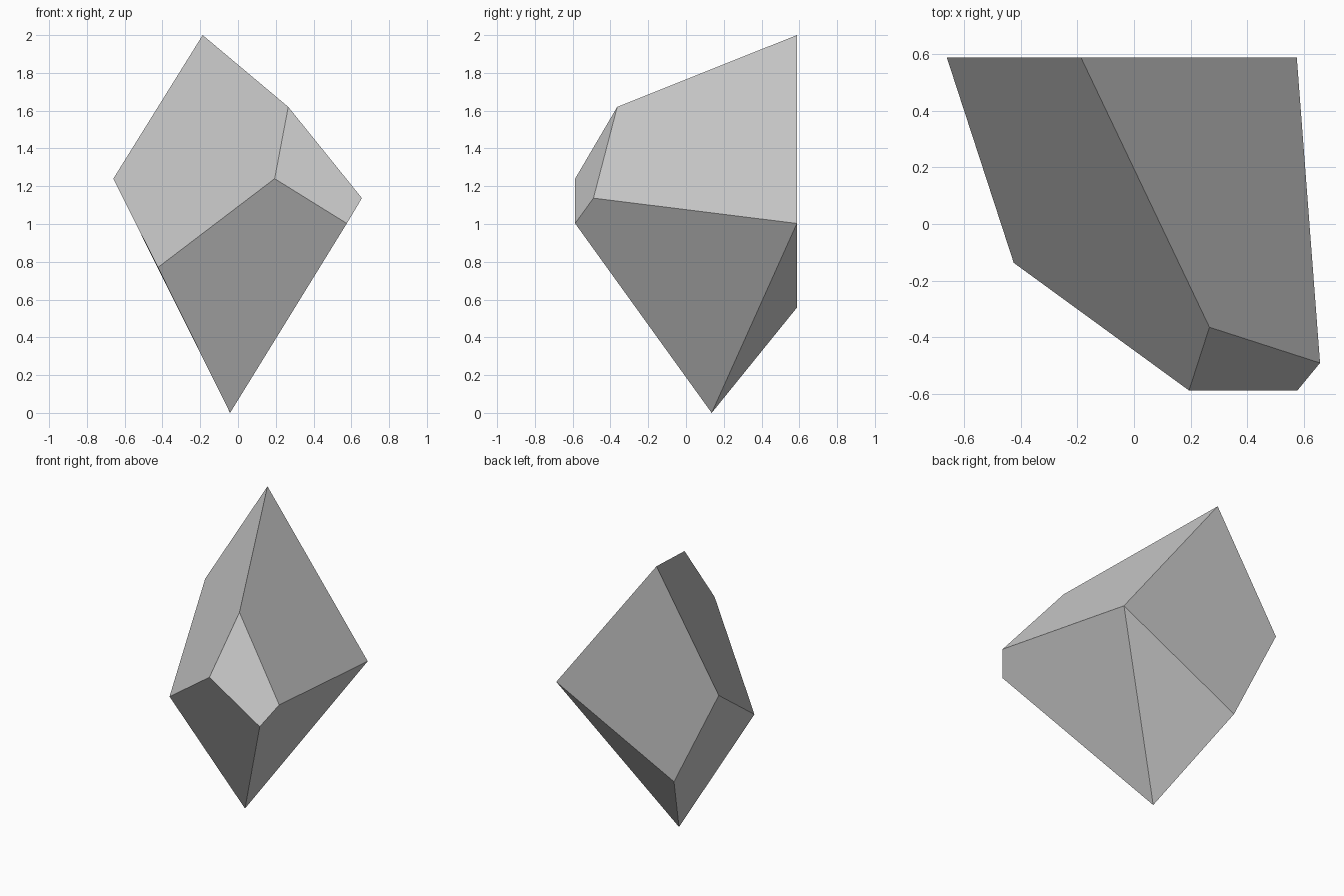
import bpy
import bmesh

if "Cube" in bpy.data.objects:
    bpy.data.objects.remove(bpy.data.objects["Cube"])

# Matte light grey stone
grey = bpy.data.materials.new("light grey stone")
grey.diffuse_color = (0.6, 0.6, 0.6, 1.0)
grey.use_nodes = True
grey.node_tree.nodes["Principled BSDF"].inputs["Base Color"].default_value = grey.diffuse_color

# Corners of the faceted stone
corners = {
    "A": (-0.187, 0.587, 2.0),     # peak
    "B": (0.266, -0.364, 1.62),    # upper front shoulder
    "C": (0.656, -0.49, 1.137),    # right shoulder
    "D": (0.576, -0.587, 1.003),   # front right
    "E": (0.194, -0.587, 1.24),    # front ridge
    "F": (-0.424, -0.137, 0.77),   # left front
    "G": (-0.66, 0.587, 1.24),     # left back
    "H": (0.574, 0.587, 1.003),    # right back
    "I": (-0.042, 0.136, 0.0),     # bottom tip
    "J": (-0.32, 0.587, 0.557),    # lower back
}

# Each flat facet, named by its corners
facets = ["ABEFG", "ABCH", "BCDE", "EDIF", "DCHI", "IHJ", "IFGJ", "AGJH"]

bm = bmesh.new()
verts = {name: bm.verts.new(co) for name, co in corners.items()}
for facet in facets:
    bm.faces.new([verts[c] for c in facet])
bmesh.ops.recalc_face_normals(bm, faces=bm.faces)

mesh = bpy.data.meshes.new("faceted_stone")
bm.to_mesh(mesh)
bm.free()
mesh.materials.append(grey)
stone = bpy.data.objects.new("faceted_stone", mesh)
bpy.context.collection.objects.link(stone)
